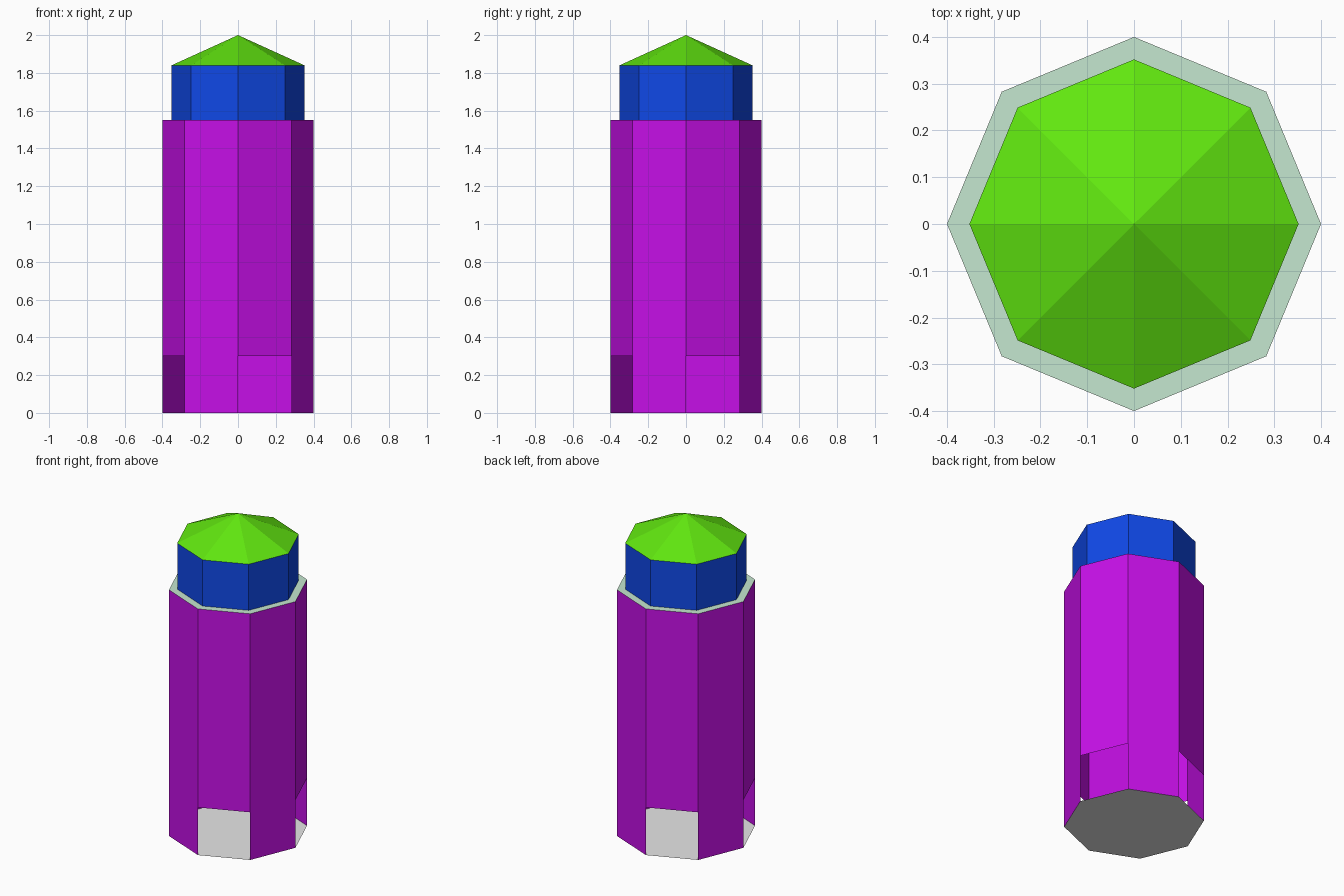
import bpy, bmesh
from math import cos, sin, pi

if "Cube" in bpy.data.objects:
    bpy.data.objects.remove(bpy.data.objects["Cube"])

SIDES = 8
BODY_R, NECK_R = 0.4, 0.352
DOOR_Z, BODY_Z, NECK_Z, TOP_Z = 0.3, 1.55, 1.84, 2.0


def material(name, rgb):
    mat = bpy.data.materials.new(name)
    mat.use_nodes = True
    mat.diffuse_color = (*rgb, 1)
    mat.node_tree.nodes["Principled BSDF"].inputs["Base Color"].default_value = (*rgb, 1)
    return mat


def ring(bm, radius, z):
    angles = [2 * pi * i / SIDES for i in range(SIDES)]
    return [bm.verts.new((radius * cos(a), radius * sin(a), z)) for a in angles]


def wall(bm, low, high, step=1, start=0):
    """Join two rings with quads, on every step-th side."""
    for i in range(start, SIDES, step):
        j = (i + 1) % SIDES
        bm.faces.new((low[i], low[j], high[j], high[i]))


def finish(bm, name, mat):
    mesh = bpy.data.meshes.new(name)
    bm.to_mesh(mesh)
    bm.free()
    mesh.materials.append(mat)
    obj = bpy.data.objects.new(name, mesh)
    bpy.context.collection.objects.link(obj)
    return obj


purple = material("purple", (0.565, 0.005, 0.8))
blue = material("blue", (0.005, 0.065, 0.8))
green = material("green", (0.12, 0.8, 0.005))
pale_green = material("pale green", (0.56, 0.8, 0.63))
grey = material("grey", (0.8, 0.8, 0.8))

# Tower wall: a thin shell with a doorway at the foot of every other side
bm = bmesh.new()
foot, lintel, rim = [ring(bm, BODY_R, z) for z in (0, DOOR_Z, BODY_Z)]
wall(bm, lintel, rim)
wall(bm, foot, lintel, step=2, start=1)
finish(bm, "tower_wall", purple)

# Floor, facing down
bm = bmesh.new()
bm.faces.new(list(reversed(ring(bm, BODY_R, 0))))
finish(bm, "floor", grey)

# Ledge closing the top of the tower
bm = bmesh.new()
bm.faces.new(ring(bm, BODY_R, BODY_Z))
finish(bm, "ledge", pale_green)

# Upper room
bm = bmesh.new()
wall(bm, ring(bm, NECK_R, BODY_Z), ring(bm, NECK_R, NECK_Z))
finish(bm, "upper_room", blue)

# Pointed roof
bm = bmesh.new()
eaves = ring(bm, NECK_R, NECK_Z)
peak = bm.verts.new((0, 0, TOP_Z))
for i in range(SIDES):
    bm.faces.new((eaves[i], eaves[(i + 1) % SIDES], peak))
finish(bm, "roof", green)
